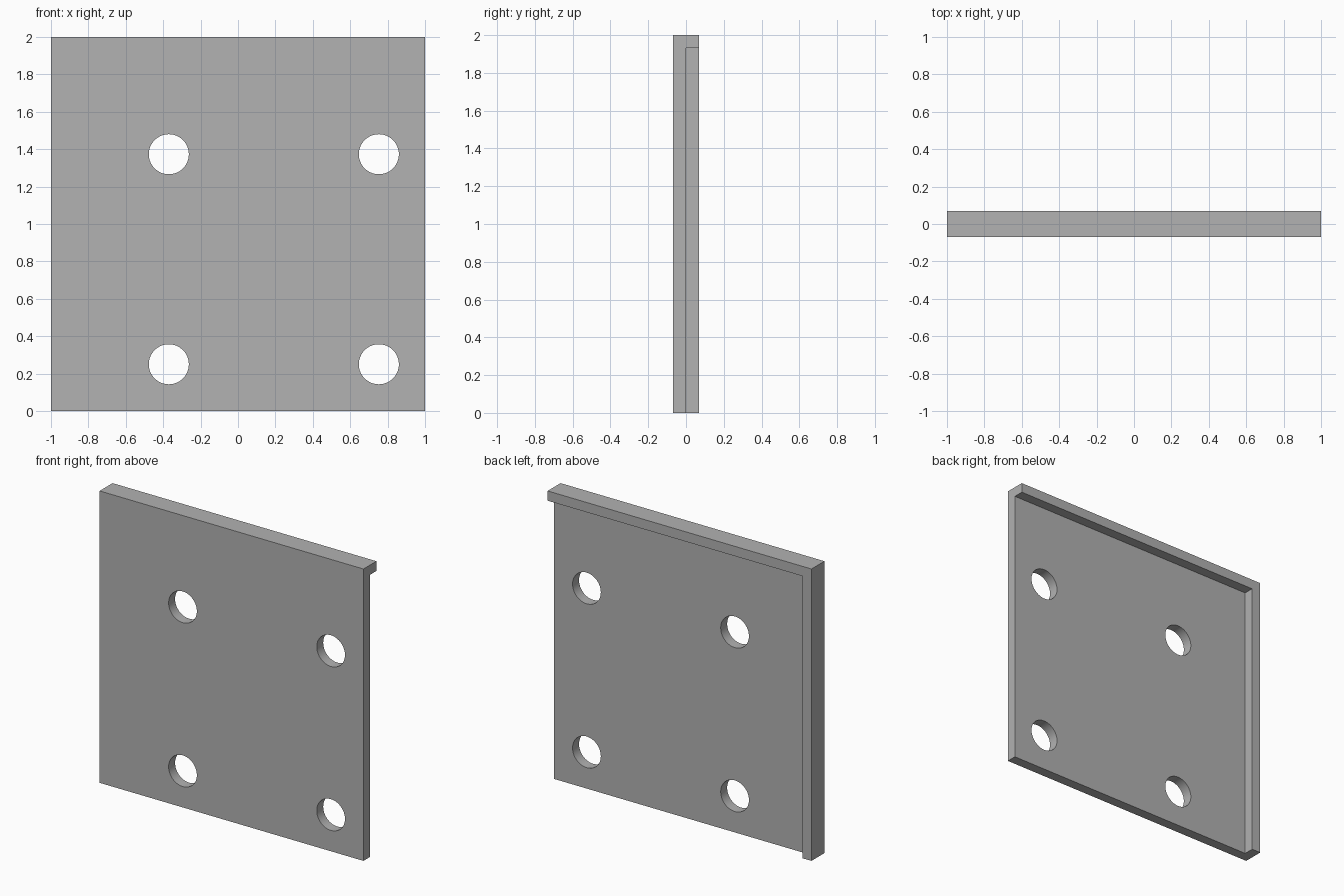
import bpy

default_cube = bpy.data.objects.get("Cube")
if default_cube:
    bpy.data.objects.remove(default_cube, do_unlink=True)

HALF_DEPTH = 0.07   # half of the full thickness at the lips
LIP = 0.067         # width of the raised lips
HOLE_RADIUS = 0.107

grey = bpy.data.materials.new("plain grey")
grey.use_nodes = True
colour = (0.445, 0.445, 0.445, 1)
grey.diffuse_color = colour
grey.node_tree.nodes["Principled BSDF"].inputs["Base Color"].default_value = colour


def box(name, low, high):
    centre = [(a + b) / 2 for a, b in zip(low, high)]
    bpy.ops.mesh.primitive_cube_add(size=1, location=centre)
    obj = bpy.context.object
    obj.name = name
    obj.scale = [b - a for a, b in zip(low, high)]
    bpy.ops.object.transform_apply(location=True, rotation=False, scale=True)
    obj.data.materials.append(grey)
    return obj


def cut(target, cutter):
    cutter.hide_render = True
    mod = target.modifiers.new("cut", 'BOOLEAN')
    mod.operation = 'DIFFERENCE'
    mod.solver = 'EXACT'
    mod.object = cutter
    bpy.context.view_layer.objects.active = target
    bpy.ops.object.modifier_apply(modifier=mod.name)
    bpy.data.objects.remove(cutter, do_unlink=True)


# Square plate at full depth
plate = box("lipped_plate", (-1, -HALF_DEPTH, 0), (1, HALF_DEPTH, 2))

# Recess in the back, leaving lips along the top and the right edge
cut(plate, box("recess_cutter", (-1 + LIP, 0, -1), (2, 1, 2 - LIP)))

# Four through holes
for x in (-0.37, 0.753):
    for z in (0.25, 1.373):
        bpy.ops.mesh.primitive_cylinder_add(
            vertices=64, radius=HOLE_RADIUS, depth=1,
            location=(x, 0, z), rotation=(1.5707963, 0, 0))
        hole = bpy.context.object
        hole.name = "hole_cutter"
        hole.data.materials.append(grey)
        cut(plate, hole)

# Smooth hole walls, crisp plate edges
bpy.ops.object.select_all(action='DESELECT')
plate.select_set(True)
bpy.context.view_layer.objects.active = plate
bpy.ops.object.shade_smooth_by_angle()
